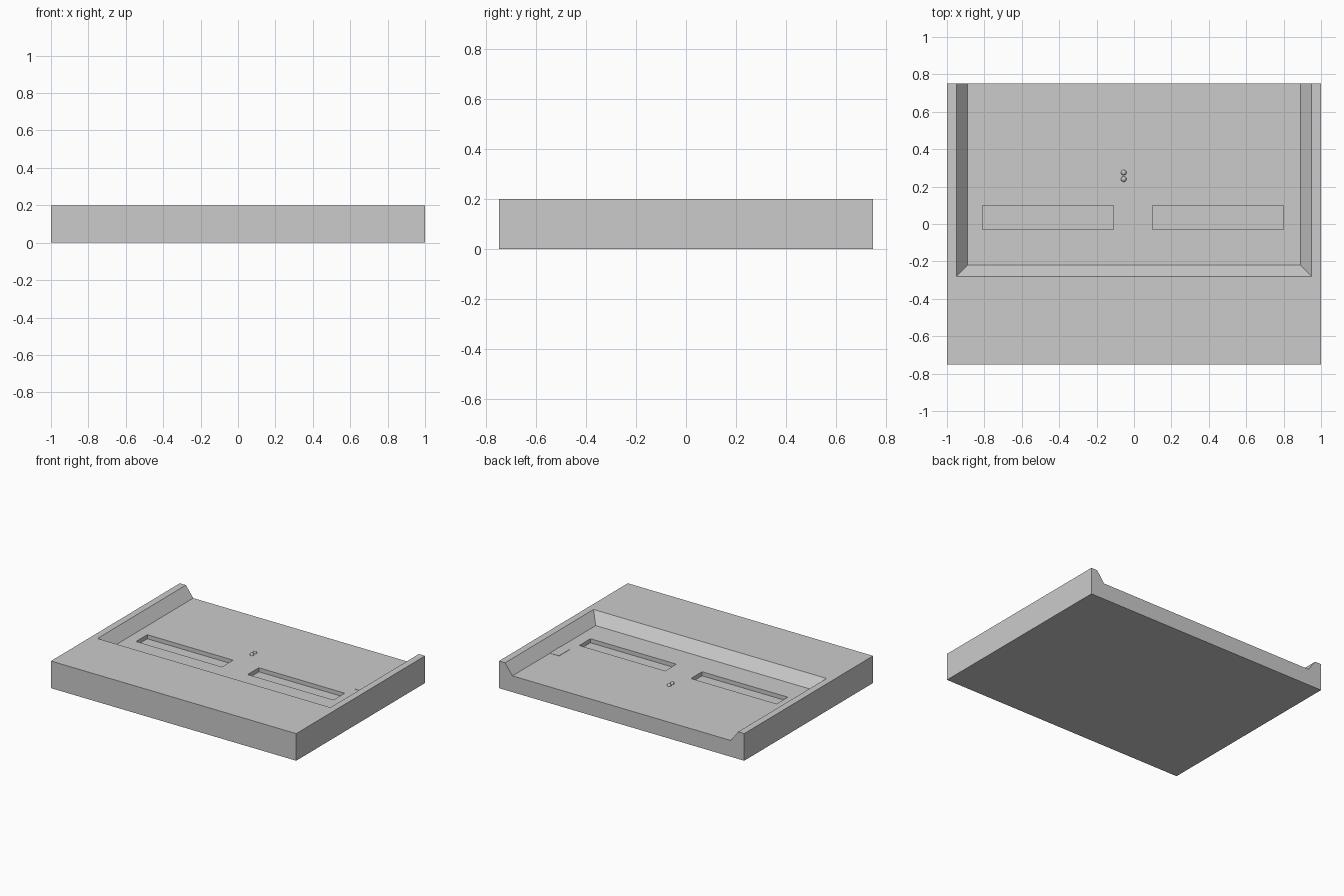
import bpy, bmesh

if "Cube" in bpy.data.objects:
    bpy.data.objects.remove(bpy.data.objects["Cube"])


def frustum(name, low, high, z0, z1):
    """Solid between two rectangles given as (x0, x1, y0, y1)."""
    bm = bmesh.new()
    rings = []
    for (x0, x1, y0, y1), z in ((low, z0), (high, z1)):
        rings.append([bm.verts.new((x, y, z)) for x, y in
                      ((x0, y0), (x1, y0), (x1, y1), (x0, y1))])
    a, b = rings
    bm.faces.new(a[::-1])
    bm.faces.new(b)
    for i in range(4):
        j = (i + 1) % 4
        bm.faces.new((a[i], a[j], b[j], b[i]))
    mesh = bpy.data.meshes.new(name)
    bm.to_mesh(mesh)
    bm.free()
    ob = bpy.data.objects.new(name, mesh)
    bpy.context.collection.objects.link(ob)
    return ob


def box(name, rect, z0, z1):
    return frustum(name, rect, rect, z0, z1)


def cut(target, cutter):
    cutter.hide_render = True
    mod = target.modifiers.new("cut", 'BOOLEAN')
    mod.operation = 'DIFFERENCE'
    mod.solver = 'EXACT'
    mod.object = cutter
    bpy.context.view_layer.objects.active = target
    bpy.ops.object.modifier_apply(modifier=mod.name)
    bpy.data.objects.remove(cutter)


FLOOR = 0.12

# Main slab
slab = box("slab", (-1, 1, -0.75, 0.75), 0, 0.2)

# Tray recess with sloped front and side walls, open at the back
cut(slab, frustum("tray_cutter", (-0.89, 0.89, -0.22, 0.9),
                  (-0.98, 0.98, -0.31, 0.9), FLOOR, 0.24))

# Two long shallow slots in the tray floor
for x0, x1 in ((-0.81, -0.11), (0.10, 0.80)):
    cut(slab, box("slot_cutter", (x0, x1, -0.03, 0.10), FLOOR - 0.03, 0.16))

# Thin plate beside the right wall
box("floor_plate", (0.815, 0.89, 0.19, 0.315), FLOOR - 0.005, FLOOR + 0.002)

# Two small domed studs
for i, y in enumerate((0.24, 0.275)):
    bpy.ops.mesh.primitive_uv_sphere_add(segments=12, ring_count=6, radius=0.015,
                                         location=(-0.055, y, FLOOR))
    bpy.context.object.name = f"stud_{i + 1}"
